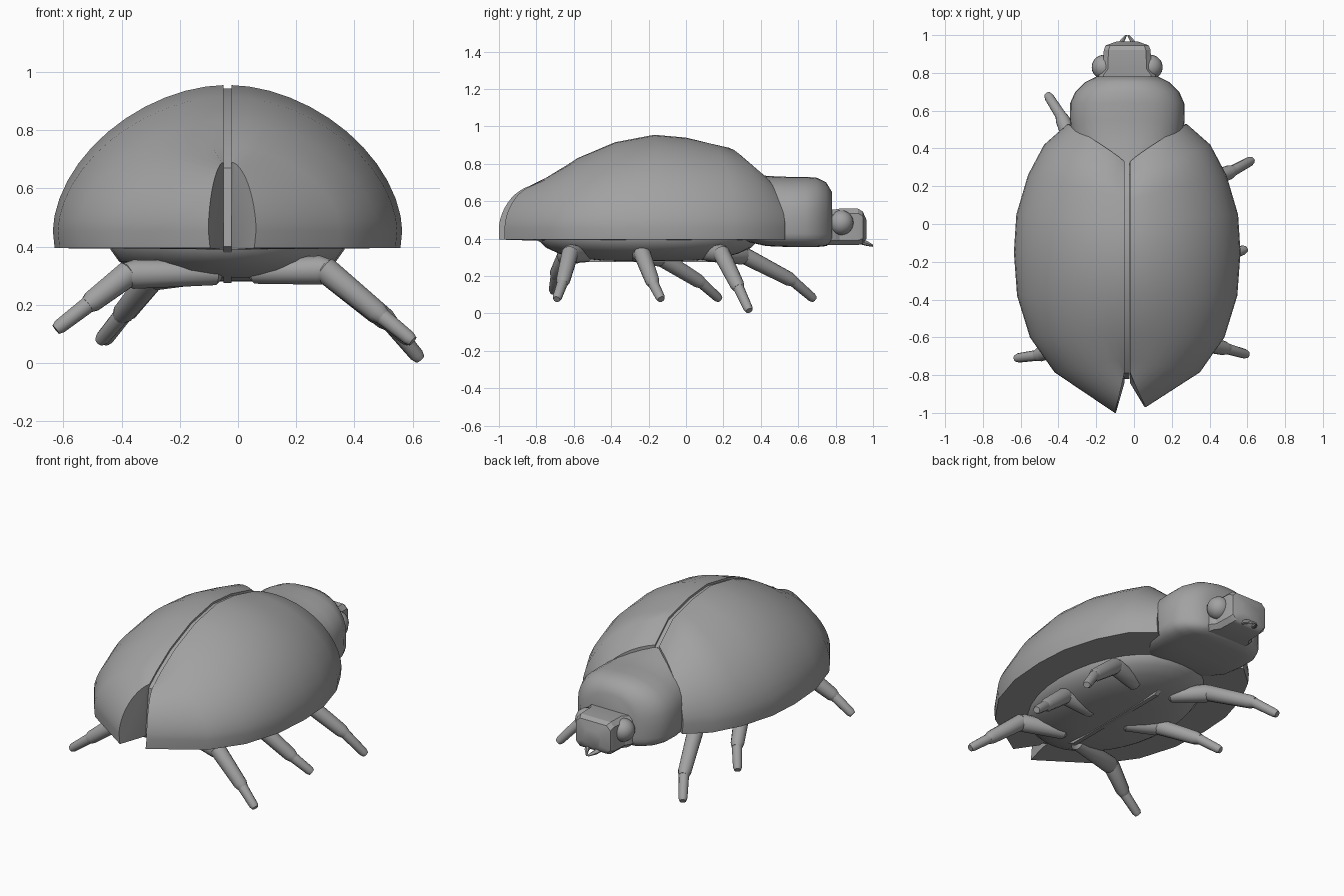
import bpy, bmesh, math
from mathutils import Vector

if "Cube" in bpy.data.objects:
    bpy.data.objects.remove(bpy.data.objects["Cube"])

CX = -0.036  # the beetle's own symmetry plane
GREY = bpy.data.materials.new("dark_grey")
GREY.diffuse_color = (.36, .36, .36, 1)
GREY.use_nodes = True
GREY.node_tree.nodes["Principled BSDF"].inputs["Base Color"].default_value = GREY.diffuse_color


def finish(name, bm, angle=35):
    bmesh.ops.recalc_face_normals(bm, faces=bm.faces[:])
    me = bpy.data.meshes.new(name)
    bm.to_mesh(me)
    bm.free()
    me.materials.append(GREY)
    ob = bpy.data.objects.new(name, me)
    bpy.context.collection.objects.link(ob)
    bpy.ops.object.select_all(action='DESELECT')
    ob.select_set(True)
    bpy.context.view_layer.objects.active = ob
    bpy.ops.object.shade_smooth_by_angle(angle=math.radians(angle))
    return ob


def loft(bm, rings):
    """Skin a list of closed point rings and cap both ends."""
    vs = [[bm.verts.new(p) for p in r] for r in rings]
    n = len(vs[0])
    for a, b in zip(vs, vs[1:]):
        for i in range(n):
            bm.faces.new((a[i], a[(i + 1) % n], b[(i + 1) % n], b[i]))
    bm.faces.new(vs[0])
    bm.faces.new(vs[-1])


def spow(v, p):
    return math.copysign(abs(v) ** p, v)


# Wing cases: (rim x, rim y, seam y, seam z) from back to front
STATIONS = [(.385, -.785, -.71, .745), (.515, -.6, -.58, .83),
            (.583, -.38, -.38, .915), (.6, -.15, -.17, .955), (.587, .05, 0, .94),
            (.525, .26, .13, .908), (.44, .42, .20, .89), (.315, .53, .33, .775)]
ARC = 12


def wing_case(name, side, tail):
    bm = bmesh.new()
    rows = []
    for rx, ry, ty, tz in [tail] + STATIONS:
        row = []
        for k in range(ARC + 1):
            a = math.pi / 2 * k / ARC
            s, c = math.sin(a), max(math.cos(a), 0)
            row.append((.014 + (rx - .014) * s ** 1.12, ty + (ry - ty) * s,
                        .455 + (tz - .455) * c ** 1.12))
        row.append((rx - .006, ry, .395))
        rows.append([bm.verts.new((CX + side * x, y, z)) for x, y, z in row])
    for a, b in zip(rows, rows[1:]):
        for k in range(ARC + 1):
            bm.faces.new((a[k], a[k + 1], b[k + 1], b[k]))
    back = bm.verts.new((CX + side * .014, -.84, .39))
    front = bm.verts.new((CX + side * .014, .33, .39))
    bm.faces.new([r[0] for r in rows] + [front, back])      # seam wall
    bm.faces.new([r[-1] for r in rows] + [front, back])     # underside
    bm.faces.new(rows[0] + [back])                          # tail notch
    bm.faces.new(rows[-1] + [front])                        # shoulder cut
    finish(name, bm)


wing_case("left_wing_case", -1, (.066, -1.0, -.78, .69))
wing_case("right_wing_case", 1, (.098, -.97, -.78, .69))

# Recessed strip in the seam between the wing cases
bm = bmesh.new()
outline = [(-.79, .67)] + [(t[2], t[3] - .012) for t in STATIONS]
outline += [(.32, .4), (.15, .276), (-.55, .276), (-.82, .4)]
loft(bm, [[(CX + d, y, z) for y, z in outline] for d in (-.013, .013)])
finish("seam_strip", bm)

# Belly
bm = bmesh.new()
loft(bm, [[(CX + .41 * s * math.cos(i * math.tau / 32), -.2 + .6 * s * math.sin(i * math.tau / 32), z)
           for i in range(32)]
          for z, s in ((.45, 1), (.39, .98), (.35, .91), (.32, .8), (.295, .64), (.283, .42), (.28, .2))])
finish("belly", bm, 60)

# Thorax: domed sections with a flat underside, along y (y, half width, bottom, top)
bm = bmesh.new()
rings = []
for y, w, lo, hi in ((.26, .22, .40, .77), (.34, .26, .38, .76), (.43, .29, .36, .735),
                     (.55, .304, .355, .73), (.64, .302, .355, .73), (.70, .275, .355, .725),
                     (.75, .225, .36, .70), (.78, .165, .38, .65)):
    mid = lo + (hi - lo) * .4
    ring = []
    for i in range(32):
        c, s = math.cos(i * math.tau / 32), math.sin(i * math.tau / 32)
        p = .85 if s > 0 else .4
        ring.append((CX + w * spow(c, p), y, mid + spow(s, p) * (hi - mid if s > 0 else mid - lo)))
    rings.append(ring)
loft(bm, rings)
finish("thorax", bm)

# Head: chamfered block rounding off at the mouth
bm = bmesh.new()
rings = []
for y, w, lo, hi in ((.70, .16, .37, .55), (.79, .15, .365, .555), (.82, .128, .365, .56),
                     (.92, .124, .365, .56), (.945, .115, .375, .545), (.965, .06, .40, .50)):
    c = .025
    rings.append([(CX + x, y, z) for x, z in
                  ((-w, lo + c), (-w + c, lo), (w - c, lo), (w, lo + c),
                   (w, hi - c), (w - c, hi), (-w + c, hi), (-w, hi - c))])
loft(bm, rings)
finish("head", bm, 30)

# Eyes and mandibles
for side, label in ((-1, "left"), (1, "right")):
    bm = bmesh.new()
    bmesh.ops.create_uvsphere(bm, u_segments=20, v_segments=12, radius=.066)
    bmesh.ops.translate(bm, verts=bm.verts, vec=(CX + side * .122, .83, .485))
    finish(label + "_eye", bm)
    bm = bmesh.new()
    loft(bm, [[(CX + side * x + r * math.cos(i * math.tau / 8), y, z + r * math.sin(i * math.tau / 8))
               for i in range(8)]
              for x, y, z, r in ((.04, .92, .39, .018), (.03, .965, .375, .014), (.006, 1.0, .362, .006))])
    finish(label + "_mandible", bm)


# Legs: overlapping tapered segments through hip, knee, ankle, tip
def leg(name, pts):
    bm = bmesh.new()
    pts = [Vector(p) for p in pts]
    for (a, b), (r0, r1) in zip(zip(pts, pts[1:]), ((.042, .05), (.046, .038), (.029, .025))):
        d = (b - a).normalized()
        q = d.to_track_quat('Z', 'Y')
        n = (b - a).length
        prof = ((-r0 * .5, r0 * .6), (-r0 * .1, r0), (n * .93, r1), (n + r1 * .3, r1 * .75))
        loft(bm, [[a + q @ Vector((r * math.cos(i * math.tau / 12), r * math.sin(i * math.tau / 12), h))
                   for i in range(12)] for h, r in prof])
    finish(name, bm)


leg("right_rear_leg", [(.06, -.54, .315), (.30, -.62, .32), (.49, -.66, .165), (.595, -.69, .08)])
leg("right_middle_leg", [(.10, -.26, .315), (.30, -.235, .32), (.49, -.175, .16), (.585, -.135, .08)])
leg("right_front_leg", [(.10, .12, .32), (.30, .19, .32), (.52, .28, .14), (.62, .335, .02)])
leg("left_rear_leg", [(-.08, -.58, .31), (-.38, -.645, .305), (-.51, -.695, .205), (-.62, -.71, .12)])
leg("left_middle_leg", [(-.15, -.24, .31), (-.29, -.14, .30), (-.40, .08, .165), (-.47, .175, .08)])
leg("left_front_leg", [(-.15, .15, .32), (-.28, .31, .31), (-.385, .57, .175), (-.455, .68, .08)])
